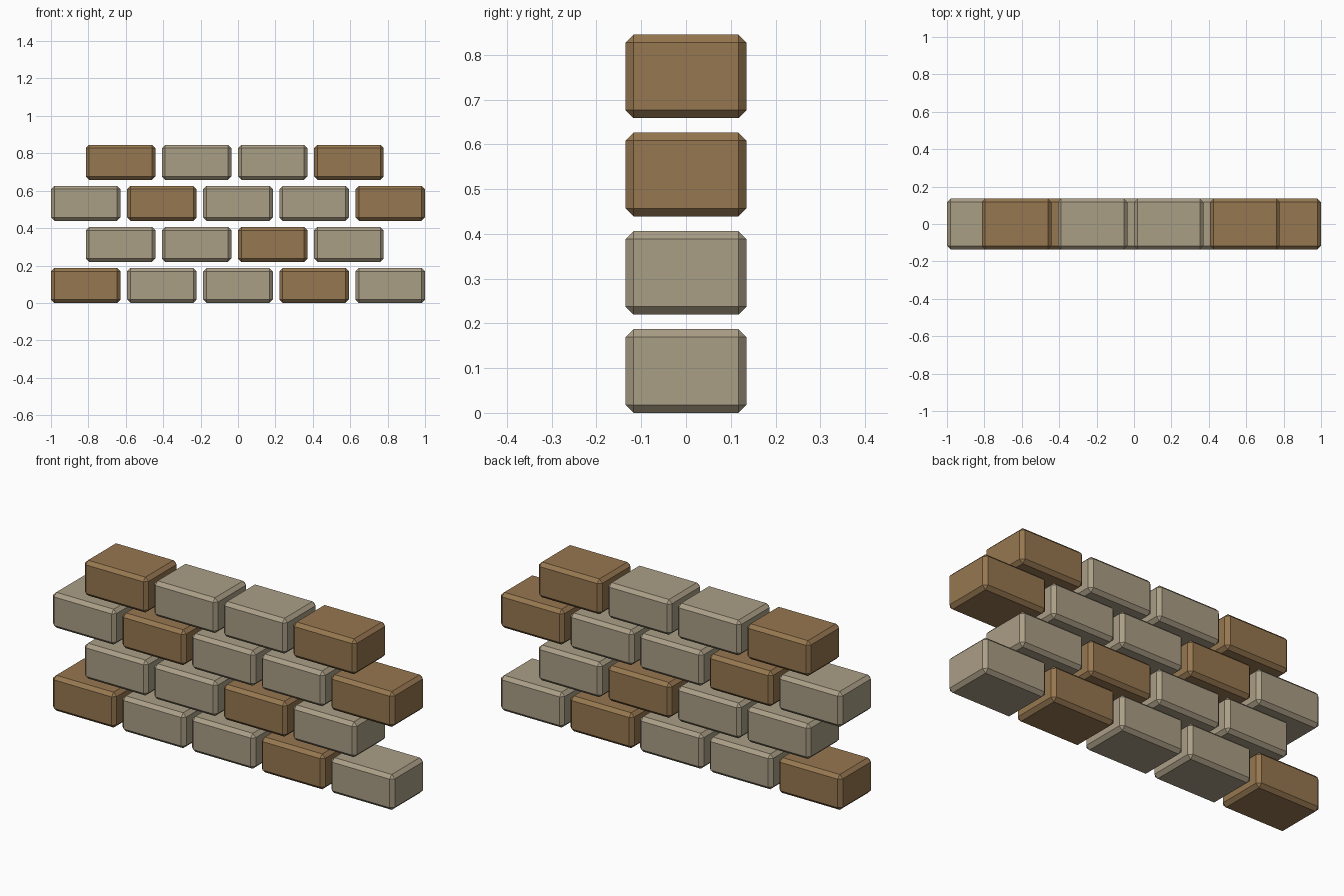
import bpy
import bmesh

cube = bpy.data.objects.get("Cube")
if cube:
    bpy.data.objects.remove(cube, do_unlink=True)

BRICK = (0.372, 0.27, 0.187)   # width, depth, height
PITCH_X, PITCH_Z = 0.407, 0.2195
CHAMFER = 0.018


def make_material(name, rgb):
    mat = bpy.data.materials.new(name)
    mat.use_nodes = True
    color = (*rgb, 1.0)
    mat.diffuse_color = color
    mat.node_tree.nodes["Principled BSDF"].inputs["Base Color"].default_value = color
    return mat


def make_brick_mesh(name, mat):
    # Box with every edge chamfered flat
    bm = bmesh.new()
    bmesh.ops.create_cube(bm, size=1.0)
    bmesh.ops.scale(bm, vec=BRICK, verts=bm.verts)
    bmesh.ops.bevel(bm, geom=bm.edges[:], offset=CHAMFER, segments=1,
                    affect='EDGES', clamp_overlap=True)
    bmesh.ops.recalc_face_normals(bm, faces=bm.faces)
    mesh = bpy.data.meshes.new(name)
    bm.to_mesh(mesh)
    bm.free()
    mesh.materials.append(mat)
    return mesh


tan_mesh = make_brick_mesh("tan_brick", make_material("tan stone", (0.402, 0.342, 0.238)))
brown_mesh = make_brick_mesh("brown_brick", make_material("brown clay", (0.305, 0.184, 0.080)))

# Courses from the bottom up: first brick centre, colour pattern (B brown, T tan)
courses = [
    (-0.814, "BTTBT"),
    (-0.628, "TTBT"),
    (-0.814, "TBTTB"),
    (-0.628, "BTTB"),
]

for row, (start, pattern) in enumerate(courses):
    for col, letter in enumerate(pattern):
        mesh = brown_mesh if letter == "B" else tan_mesh
        brick = bpy.data.objects.new(f"brick_row{row + 1}_{col + 1}", mesh)
        brick.location = (start + col * PITCH_X, 0, BRICK[2] / 2 + row * PITCH_Z)
        bpy.context.collection.objects.link(brick)
